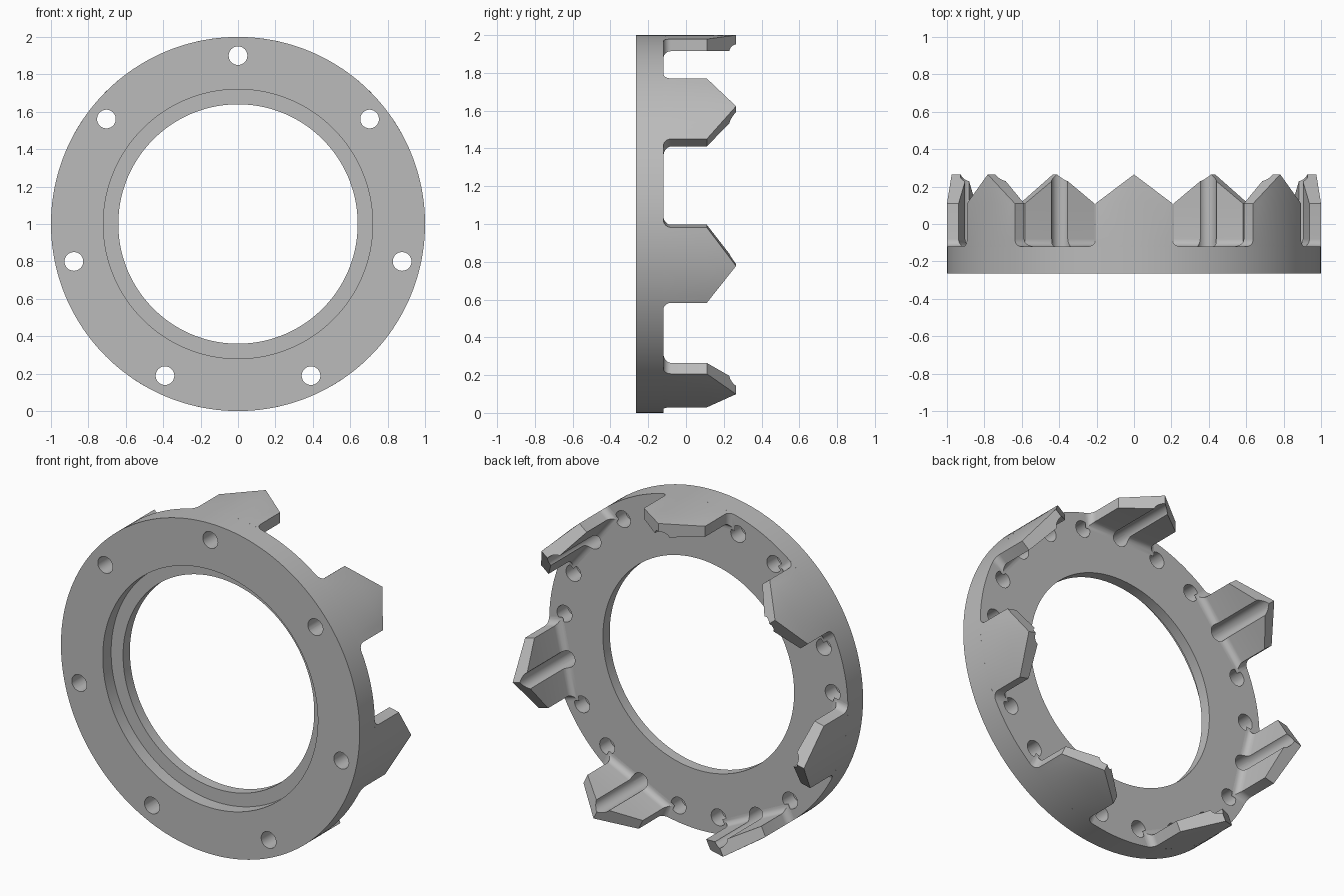
import bpy, bmesh, math
from mathutils import Matrix, Vector

if "Cube" in bpy.data.objects:
    bpy.data.objects.remove(bpy.data.objects["Cube"])

TEETH = 7
FRONT, FLOOR, SHOULDER, TIP = -0.265, -0.12, 0.11, 0.265
HALF_W, INNER, FILLET = 0.205, 0.915, 0.04
HOLE_R, BOLT_R = 0.05, 0.90

metal = bpy.data.materials.new("grey metal")
metal.diffuse_color = (0.5, 0.5, 0.5, 1)
metal.use_nodes = True
metal.node_tree.nodes["Principled BSDF"].inputs["Base Color"].default_value = metal.diffuse_color


def finish(bm, name):
    bmesh.ops.recalc_face_normals(bm, faces=bm.faces[:])
    me = bpy.data.meshes.new(name)
    bm.to_mesh(me)
    bm.free()
    ob = bpy.data.objects.new(name, me)
    me.materials.append(metal)
    ob.location.z = 1
    bpy.context.collection.objects.link(ob)
    return ob


def activate(ob):
    bpy.ops.object.select_all(action='DESELECT')
    ob.select_set(True)
    bpy.context.view_layer.objects.active = ob


def drill(bm, angle, y0, y1):
    """Add one drill cylinder along y on the bolt circle."""
    place = (Matrix.Rotation(angle, 4, 'Y')
             @ Matrix.Translation((0, (y0 + y1) / 2, BOLT_R))
             @ Matrix.Rotation(math.pi / 2, 4, 'X'))
    bmesh.ops.create_cone(bm, cap_ends=True, segments=32, radius1=HOLE_R,
                          radius2=HOLE_R, depth=y1 - y0, matrix=place)


def cut(ob, cutter):
    mod = ob.modifiers.new("holes", 'BOOLEAN')
    mod.operation, mod.solver, mod.object = 'DIFFERENCE', 'EXACT', cutter
    activate(ob)
    bpy.ops.object.modifier_apply(modifier=mod.name)
    bpy.data.objects.remove(cutter)
    bpy.ops.object.shade_smooth_by_angle(angle=math.radians(30))


# Flange ring with a stepped bore, turned around the y axis
bm = bmesh.new()
profile = [(0.72, FRONT), (1, FRONT), (1, FLOOR), (0.64, FLOOR),
           (0.64, -0.185), (0.72, -0.185)]
verts = [bm.verts.new((0, y, r)) for r, y in profile]
edges = [bm.edges.new((verts[i - 1], verts[i])) for i in range(len(verts))]
bmesh.ops.spin(bm, geom=verts + edges, cent=(0, 0, 0), axis=(0, 1, 0),
               angle=2 * math.pi, steps=168, use_merge=True)
bmesh.ops.remove_doubles(bm, verts=bm.verts[:], dist=1e-4)
ring = finish(bm, "flange_ring")

# Bolt holes: through at each tooth, two blind ones in each gap
bm = bmesh.new()
for i in range(TEETH * 3):
    start = FRONT - 0.1 if i % 3 == 0 else FLOOR - 0.1
    drill(bm, i * 2 * math.pi / (TEETH * 3), start, FLOOR + 0.1)
cut(ring, finish(bm, "hole_cutter"))

# Tooth: stacked sections with a flared root and a pointed tip
levels = []
for i in range(7):
    a = i / 6 * math.pi / 2
    off = FILLET * (1 - math.sin(a))
    levels.append((FLOOR + FILLET * (1 - math.cos(a)), HALF_W + off, INNER - off))
levels += [(SHOULDER, HALF_W, INNER), (TIP, 0, INNER)]

bm = bmesh.new()
N = 12
loops = []
for y, w, r in levels:
    ts = [w * (2 * i / N - 1) for i in range(N + 1)]
    pts = [(t, y, math.sqrt(1 - t * t)) for t in ts]
    pts += [(w, y, r), (-w, y, r)]
    loops.append([bm.verts.new(p) for p in pts])
for lo, hi in zip(loops, loops[1:]):
    for i in range(len(lo)):
        bm.faces.new((lo[i - 1], lo[i], hi[i], hi[i - 1]))
bm.faces.new(loops[0])
bmesh.ops.remove_doubles(bm, verts=bm.verts[:], dist=1e-5)
bmesh.ops.dissolve_degenerate(bm, edges=bm.edges[:], dist=1e-5)
tooth = finish(bm, "tooth")

# Bolt clearance groove down the inside of the tooth
bm = bmesh.new()
drill(bm, 0, FRONT, TIP + 0.1)
cut(tooth, finish(bm, "groove_cutter"))

# Repeat the tooth around the ring
for k in range(1, TEETH):
    copy = tooth.copy()
    copy.name = f"tooth_{k + 1}"
    copy.rotation_euler.y = k * 2 * math.pi / TEETH
    bpy.context.collection.objects.link(copy)
